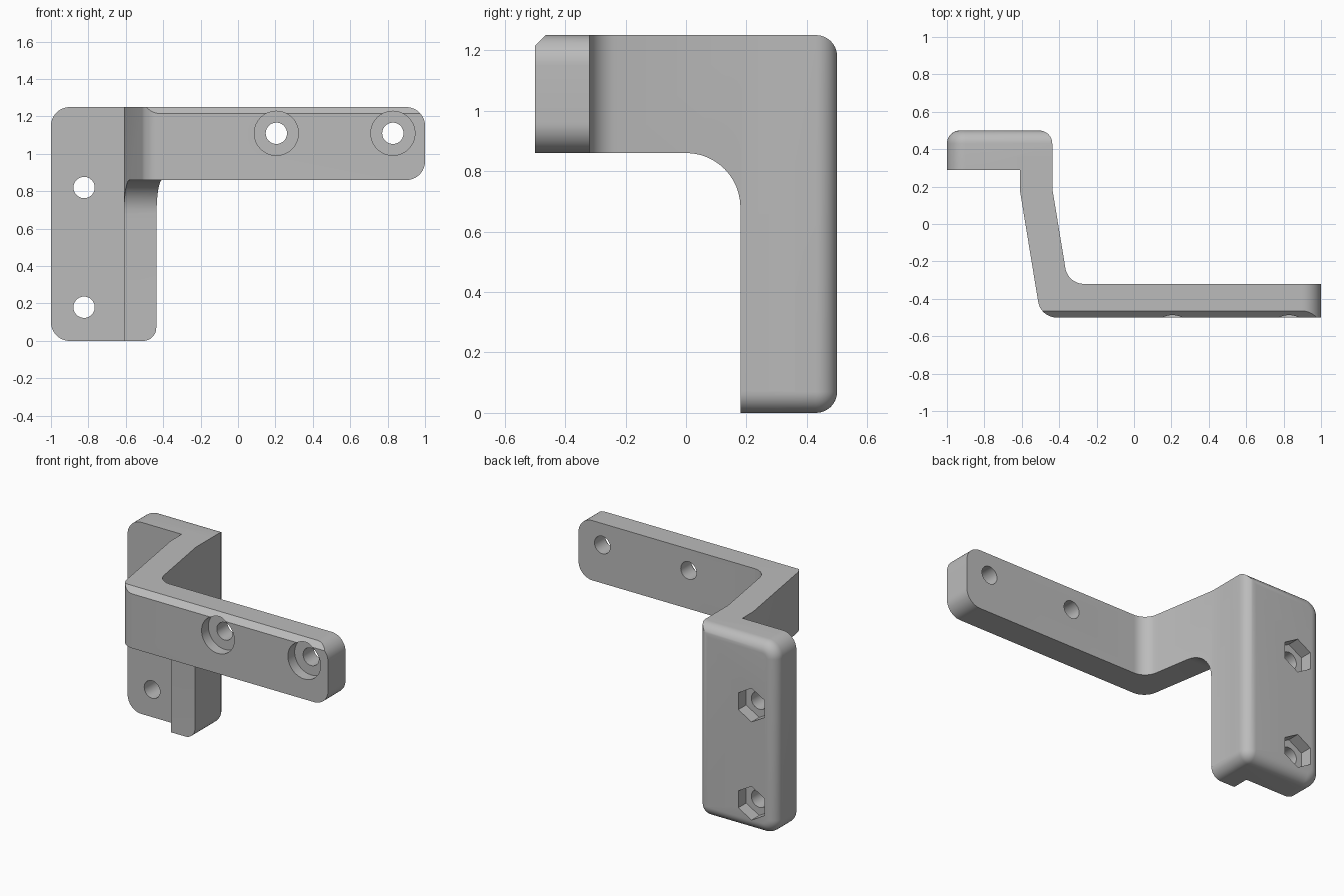
import bpy, bmesh
from math import cos, sin, tan, pi
from mathutils import Vector

cube = bpy.data.objects.get("Cube")
if cube:
    bpy.data.objects.remove(cube)

grey = bpy.data.materials.new("light grey plastic")
grey.use_nodes = True
grey.diffuse_color = (0.5, 0.5, 0.5, 1)
grey.node_tree.nodes["Principled BSDF"].inputs["Base Color"].default_value = (0.5, 0.5, 0.5, 1)


def rounded(corners, steps=12):
    """Outline from (u, v, radius) corners, each rounded by a tangent arc."""
    out = []
    for i, (u, v, r) in enumerate(corners):
        p = Vector((u, v))
        if r == 0:
            out.append(p)
            continue
        a = (Vector(corners[i - 1][:2]) - p).normalized()
        b = (Vector(corners[(i + 1) % len(corners)][:2]) - p).normalized()
        half = a.angle(b) / 2
        centre = p + (a + b).normalized() * (r / sin(half))
        start = p + a * (r / tan(half)) - centre
        turn = (pi - 2 * half) * (1 if a.cross(b) < 0 else -1)
        for k in range(steps + 1):
            t = turn * k / steps
            out.append(centre + Vector((start.x * cos(t) - start.y * sin(t),
                                        start.x * sin(t) + start.y * cos(t))))
    return out


# Ways to place an outline point (u, v) at depth w
def along_x(u, v, w): return (w, u, v)
def along_y(u, v, w): return (u, w, v)
def along_z(u, v, w): return (u, v, w)


def loft(name, rings, place):
    """Solid through a list of (outline, depth) rings with equal point counts."""
    bm = bmesh.new()
    rows = [[bm.verts.new(place(p[0], p[1], w)) for p in pts] for pts, w in rings]
    n = len(rows[0])
    for lo, hi in zip(rows, rows[1:]):
        for i in range(n):
            j = (i + 1) % n
            bm.faces.new((lo[i], lo[j], hi[j], hi[i]))
    bm.faces.new(rows[0][::-1])
    bm.faces.new(rows[-1])
    bmesh.ops.remove_doubles(bm, verts=bm.verts, dist=0.00005)
    bmesh.ops.recalc_face_normals(bm, faces=bm.faces)
    mesh = bpy.data.meshes.new(name)
    bm.to_mesh(mesh)
    bm.free()
    obj = bpy.data.objects.new(name, mesh)
    bpy.context.collection.objects.link(obj)
    mesh.materials.append(grey)
    return obj


def prism(name, outline, w0, w1, place):
    return loft(name, [(outline, w0), (outline, w1)], place)


def combine(target, other, operation):
    """Apply an exact boolean and discard the second solid."""
    mod = target.modifiers.new(operation, 'BOOLEAN')
    mod.operation, mod.solver, mod.object = operation, 'EXACT', other
    bpy.context.view_layer.objects.active = target
    bpy.ops.object.modifier_apply(modifier=mod.name)
    bpy.data.objects.remove(other)


def disc(x, z, r, sides):
    return [(x + r * sin(2 * pi * k / sides), z + r * cos(2 * pi * k / sides)) for k in range(sides)]


# Arm: plan outline of the offset web and long bar
arm = prism("bracket", rounded([
    (-0.61, 0.36, 0), (-0.61, 0.18, 0), (-0.4985, -0.5, 0.1), (1.1, -0.5, 0),
    (1.1, -0.32, 0), (-0.353, -0.32, 0.1), (-0.437, 0.19, 0), (-0.437, 0.36, 0)]),
    -0.1, 1.4, along_z)

# Side outline: chamfered front top edge and curved gusset under the web
combine(arm, prism("side_clip", rounded([
    (-0.6, 0.86, 0), (0.18, 0.86, 0.18), (0.18, 0, 0), (0.6, 0, 0),
    (0.6, 1.25, 0), (-0.465, 1.25, 0), (-0.5, 1.215, 0), (-0.6, 1.115, 0)]),
    -1.3, 1.3, along_x), 'INTERSECT')

# Front outline: rounded bar end and rounded foot of the web
combine(arm, prism("front_clip", rounded([
    (-0.8, -0.2, 0), (-0.507, -0.2, 0), (-0.507, 0, 0), (-0.437, 0, 0.07), (-0.437, 0.07, 0),
    (-0.2, 0.07, 0), (-0.2, 0.6, 0), (0.9, 0.6, 0), (0.9, 0.86, 0), (1, 0.86, 0.1),
    (1, 1.25, 0.1), (0.9, 1.25, 0), (0.9, 1.4, 0), (-0.8, 1.4, 0)]),
    -0.7, 0.7, along_y), 'INTERSECT')


# Mounting plate with a rolled rear rim
def plate_outline(d):
    return rounded([(-1 + d, d, 0.1 - d), (-0.437 - d, d, max(0.07 - d, 0.001)),
                    (-0.437 - d, 1.25 - d, 0), (-1 + d, 1.25 - d, 0.1 - d)])


rim = 0.07
rings = [(plate_outline(0), 0.29)]
for k in range(11):
    t = pi / 2 * k / 10
    rings.append((plate_outline(rim * (1 - cos(t))), 0.5 - rim + rim * sin(t)))
combine(arm, loft("plate", rings, along_y), 'UNION')

# Plate bolt holes with hexagonal nut pockets at the rear
for z in (0.18, 0.82):
    combine(arm, prism("bolt_hole", disc(-0.823, z, 0.057, 40), 0.2, 0.6, along_y), 'DIFFERENCE')
    combine(arm, prism("nut_pocket", disc(-0.823, z, 0.11, 6), 0.42, 0.6, along_y), 'DIFFERENCE')

# Bar screw holes with round counterbores at the front
for x in (0.205, 0.828):
    combine(arm, prism("screw_hole", disc(x, 1.11, 0.057, 40), -0.6, -0.2, along_y), 'DIFFERENCE')
    combine(arm, prism("counterbore", disc(x, 1.11, 0.118, 56), -0.6, -0.43, along_y), 'DIFFERENCE')

bpy.ops.object.select_all(action='DESELECT')
arm.select_set(True)
bpy.context.view_layer.objects.active = arm
bpy.ops.object.shade_smooth_by_angle(angle=pi / 6)
